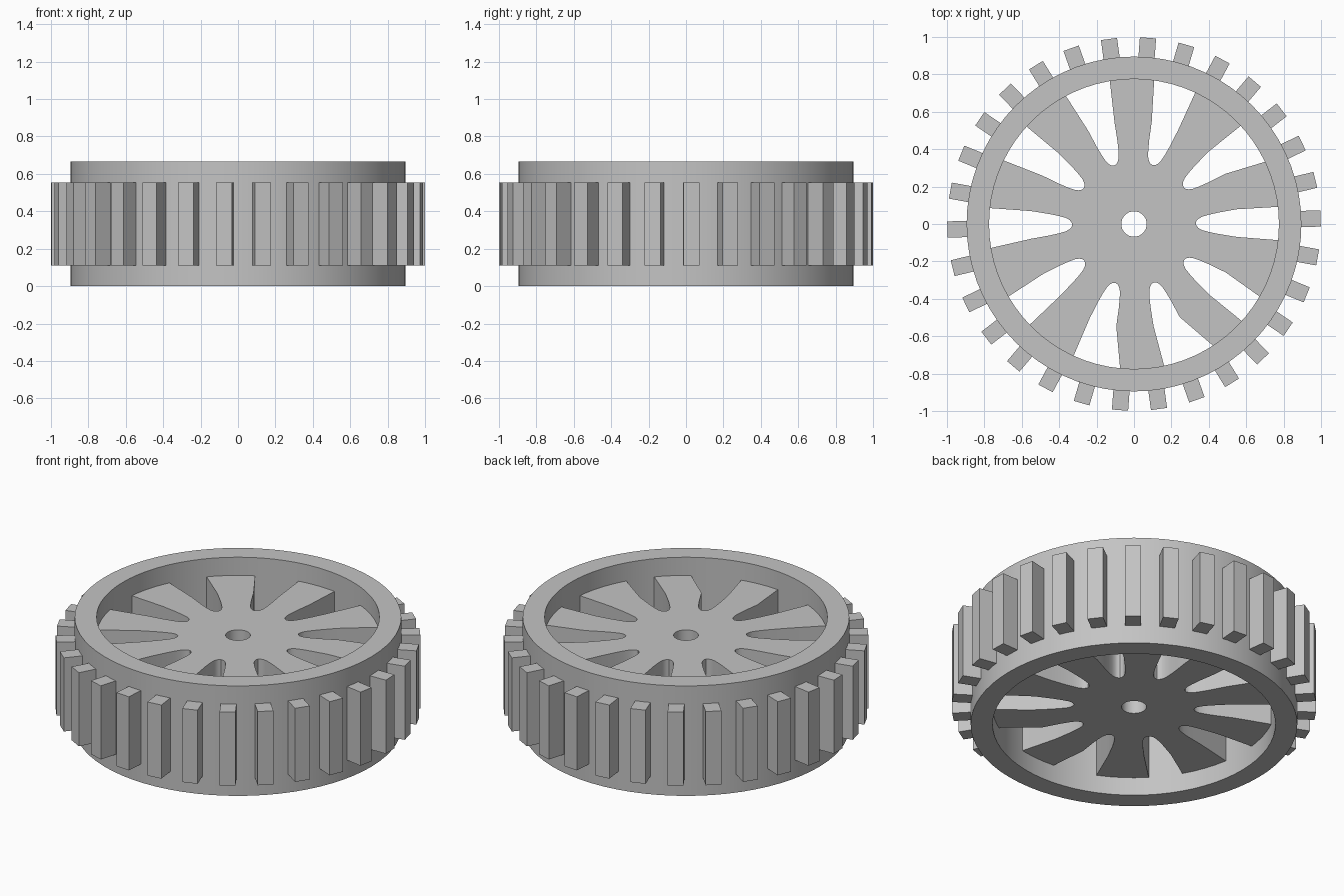
import bpy, bmesh
from math import cos, sin, radians, pi
from mathutils import Matrix, Vector

cube = bpy.data.objects.get("Cube")
if cube:
    bpy.data.objects.remove(cube, do_unlink=True)

RIM_OUT, RIM_IN, HEIGHT = 0.895, 0.775, 0.665
LOW, HIGH = 0.11, 0.555
HOLE, TEETH, SEGMENTS = 0.068, 30, 72

grey = bpy.data.materials.new("plain grey")
grey.use_nodes = True
colour = (0.55, 0.55, 0.55, 1)
grey.diffuse_color = colour
grey.node_tree.nodes["Principled BSDF"].inputs["Base Color"].default_value = colour


def polar(r, degrees, z=0.0):
    a = radians(degrees)
    return Vector((r * cos(a), r * sin(a), z))


def finish(name, bm, smooth=True):
    """Turn a bmesh into a named, coloured object."""
    bmesh.ops.recalc_face_normals(bm, faces=bm.faces)
    mesh = bpy.data.meshes.new(name)
    bm.to_mesh(mesh)
    bm.free()
    mesh.materials.clear()
    mesh.materials.append(grey)
    obj = bpy.data.objects.new(name, mesh)
    bpy.context.collection.objects.link(obj)
    if smooth:
        bpy.ops.object.select_all(action='DESELECT')
        obj.select_set(True)
        bpy.context.view_layer.objects.active = obj
        bpy.ops.object.shade_smooth_by_angle(angle=radians(30))
    return obj


# Rim: a rectangular section swept round the axle
bm = bmesh.new()
section = [(RIM_IN, 0), (RIM_OUT, 0), (RIM_OUT, HEIGHT), (RIM_IN, HEIGHT)]
rings = [[bm.verts.new(polar(r, 360 * i / SEGMENTS, z)) for r, z in section]
         for i in range(SEGMENTS)]
for i, ring in enumerate(rings):
    after = rings[(i + 1) % SEGMENTS]
    for j in range(4):
        k = (j + 1) % 4
        bm.faces.new((ring[j], after[j], after[k], ring[k]))
finish("rim", bm)

# Spoked disc: slot start and end angles at the rim, counter-clockwise
slots = [(-6.4, 6.8), (25.4, 42.6), (65, 82), (99.6, 118), (137.8, 154),
         (173.7, 189.5), (210, 224), (245.4, 264.5), (282, 303), (318, 330)]
# Rounded slot tip as radius and half width
tip = [(0.55, 0.074), (0.45, 0.057), (0.40, 0.046), (0.365, 0.036),
       (0.345, 0.025), (0.334, 0.013)]
outline = []
for n, (start, end) in enumerate(slots):
    turn = Matrix.Rotation(radians(36 * n + 0.5), 3, 'Z')
    outline.append(polar(RIM_IN, start))
    outline += [turn @ Vector((r, -w, 0)) for r, w in tip]
    outline.append(turn @ Vector((0.33, 0, 0)))
    outline += [turn @ Vector((r, w, 0)) for r, w in reversed(tip)]
    outline.append(polar(RIM_IN, end))
    # Spoke end, tucked slightly into the rim
    following = slots[(n + 1) % 10][0] + (360 if n == 9 else 0)
    outline += [polar(RIM_IN + 0.01, end + (following - end) * s / 6) for s in range(7)]
hole = [polar(HOLE, 360 * i / 32) for i in range(32)]

curve = bpy.data.curves.new("disc_outline", 'CURVE')
curve.dimensions = '2D'
curve.fill_mode = 'BOTH'
curve.extrude = (HIGH - LOW) / 2
for loop in (outline, hole):
    spline = curve.splines.new('POLY')
    spline.points.add(len(loop) - 1)
    for point, co in zip(spline.points, loop):
        point.co = (co.x, co.y, 0, 1)
    spline.use_cyclic_u = True
helper = bpy.data.objects.new("disc_outline", curve)
bpy.context.collection.objects.link(helper)
depsgraph = bpy.context.evaluated_depsgraph_get()
filled = bpy.data.meshes.new_from_object(helper.evaluated_get(depsgraph))
bm = bmesh.new()
bm.from_mesh(filled)
bpy.data.objects.remove(helper, do_unlink=True)
bmesh.ops.remove_doubles(bm, verts=bm.verts, dist=0.0005)
bmesh.ops.translate(bm, verts=bm.verts, vec=(0, 0, (LOW + HIGH) / 2))
finish("spoked_disc", bm)

# Tread blocks: evenly spaced boxes round the rim
bm = bmesh.new()
inner, outer, width = 0.88, 0.998, 0.087
for n in range(TEETH):
    place = (Matrix.Rotation(2 * pi * n / TEETH + radians(1.7), 4, 'Z')
             @ Matrix.Translation(((inner + outer) / 2, 0, (LOW + HIGH) / 2))
             @ Matrix.Diagonal((outer - inner, width, HIGH - LOW, 1)))
    bmesh.ops.create_cube(bm, size=1, matrix=place)
finish("tread_blocks", bm, smooth=False)
